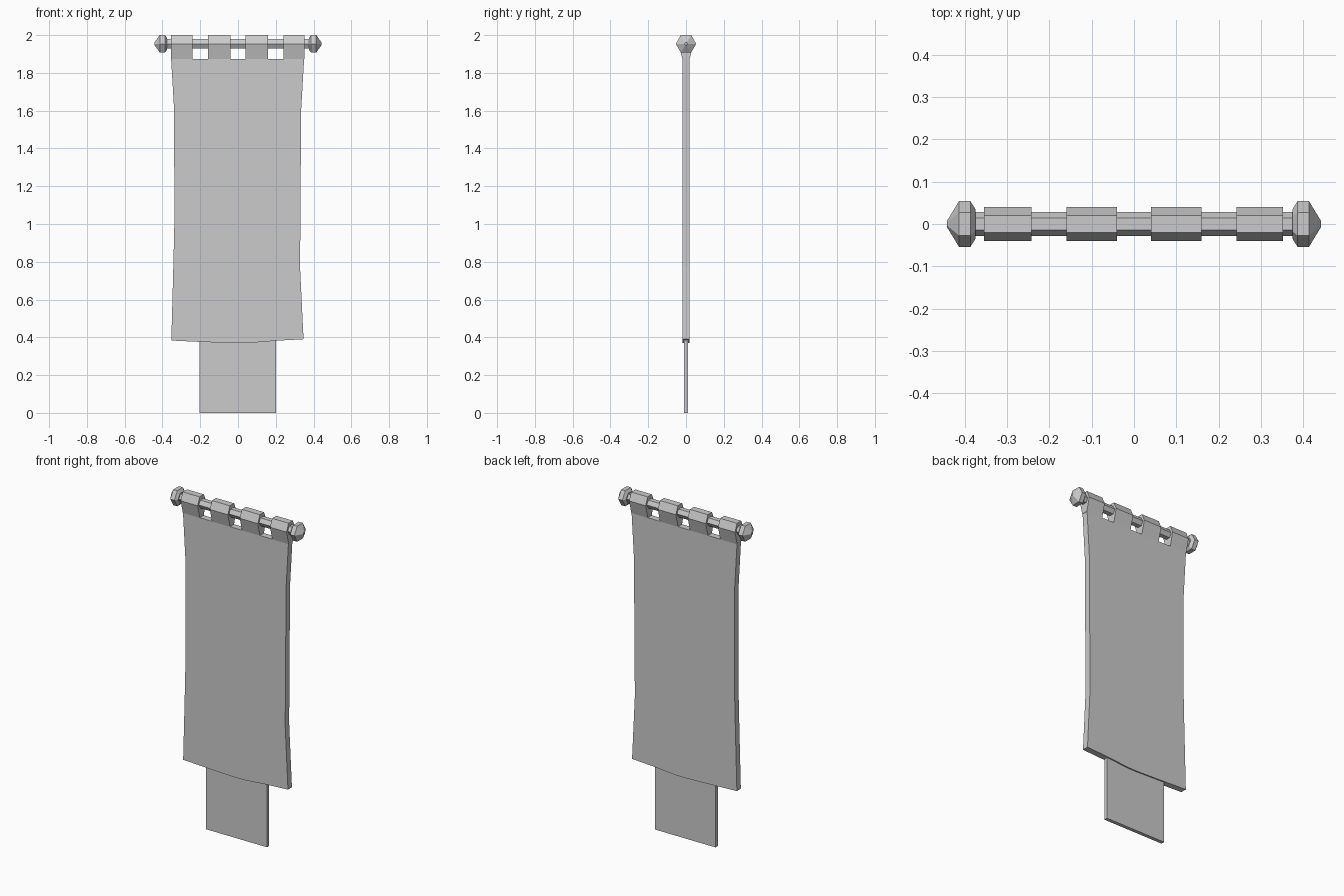
import bpy, bmesh, math
from mathutils import Vector

cube = bpy.data.objects.get("Cube")
if cube:
    bpy.data.objects.remove(cube)

grey = bpy.data.materials.new("plain_grey")
grey.use_nodes = True
colour = (0.6, 0.6, 0.6, 1)
grey.diffuse_color = colour
grey.node_tree.nodes["Principled BSDF"].inputs["Base Color"].default_value = colour

ROD_Z = 1.954


def loft(name, rings):
    """Skin a list of equal-length point rings and cap both ends."""
    bm = bmesh.new()
    loops = [[bm.verts.new(p) for p in ring] for ring in rings]
    n = len(loops[0])
    for a, b in zip(loops, loops[1:]):
        for i in range(n):
            j = (i + 1) % n
            bm.faces.new((a[i], a[j], b[j], b[i]))
    bm.faces.new(loops[0])
    bm.faces.new(loops[-1])
    bmesh.ops.recalc_face_normals(bm, faces=bm.faces)
    mesh = bpy.data.meshes.new(name)
    bm.to_mesh(mesh)
    bm.free()
    mesh.materials.append(grey)
    obj = bpy.data.objects.new(name, mesh)
    bpy.context.collection.objects.link(obj)
    return obj


def hexagon(x, r):
    """Flat-topped hexagon around the rod axis."""
    return [Vector((x, r * math.cos(k * math.pi / 3),
                    ROD_Z + r * math.sin(k * math.pi / 3))) for k in range(6)]


# Hanging rod
loft("rod", [hexagon(-0.39, 0.028), hexagon(0.39, 0.028)])

# Faceted finials at both ends
for side, label in ((1, "left"), (-1, "right")):
    steps = ((0.375, 0.035), (0.387, 0.054), (0.414, 0.054), (0.442, 0.008))
    loft(label + "_finial", [hexagon(side * x, r) for x, r in steps])

# Cloth loops wrapped over the rod
loop_profile = [(-0.019, 1.873), (-0.04, ROD_Z), (-0.02, 2.0),
                (0.02, 2.0), (0.04, ROD_Z), (0.019, 1.873)]
spans = ((-0.355, -0.242), (-0.16, -0.04), (0.04, 0.16), (0.242, 0.352))
for i, span in enumerate(spans):
    loft(f"hanging_loop_{i + 1}",
         [[(x, y, z) for y, z in loop_profile] for x in span])

# Main cloth, pinched at the middle, with a sagging hem
right_edge = [(-0.354, 1.874), (-0.338, 1.6), (-0.337, 1.0), (-0.343, 0.75)]
hem = [(-0.353, 0.383), (-0.2, 0.376), (0, 0.369), (0.06, 0.37), (0.2, 0.382), (0.347, 0.39)]
left_edge = [(0.328, 0.78), (0.33, 0.95), (0.334, 1.6), (0.35, 1.874)]
outline = right_edge + hem + left_edge
loft("banner_cloth", [[(x, y, z) for x, z in outline] for y in (-0.019, 0.019)])

# Narrow lower panel behind the hem
panel = [(-0.205, 0), (0.201, 0), (0.201, 0.45), (-0.205, 0.45)]
loft("lower_panel", [[(x, y, z) for x, z in panel] for y in (-0.011, 0.011)])
